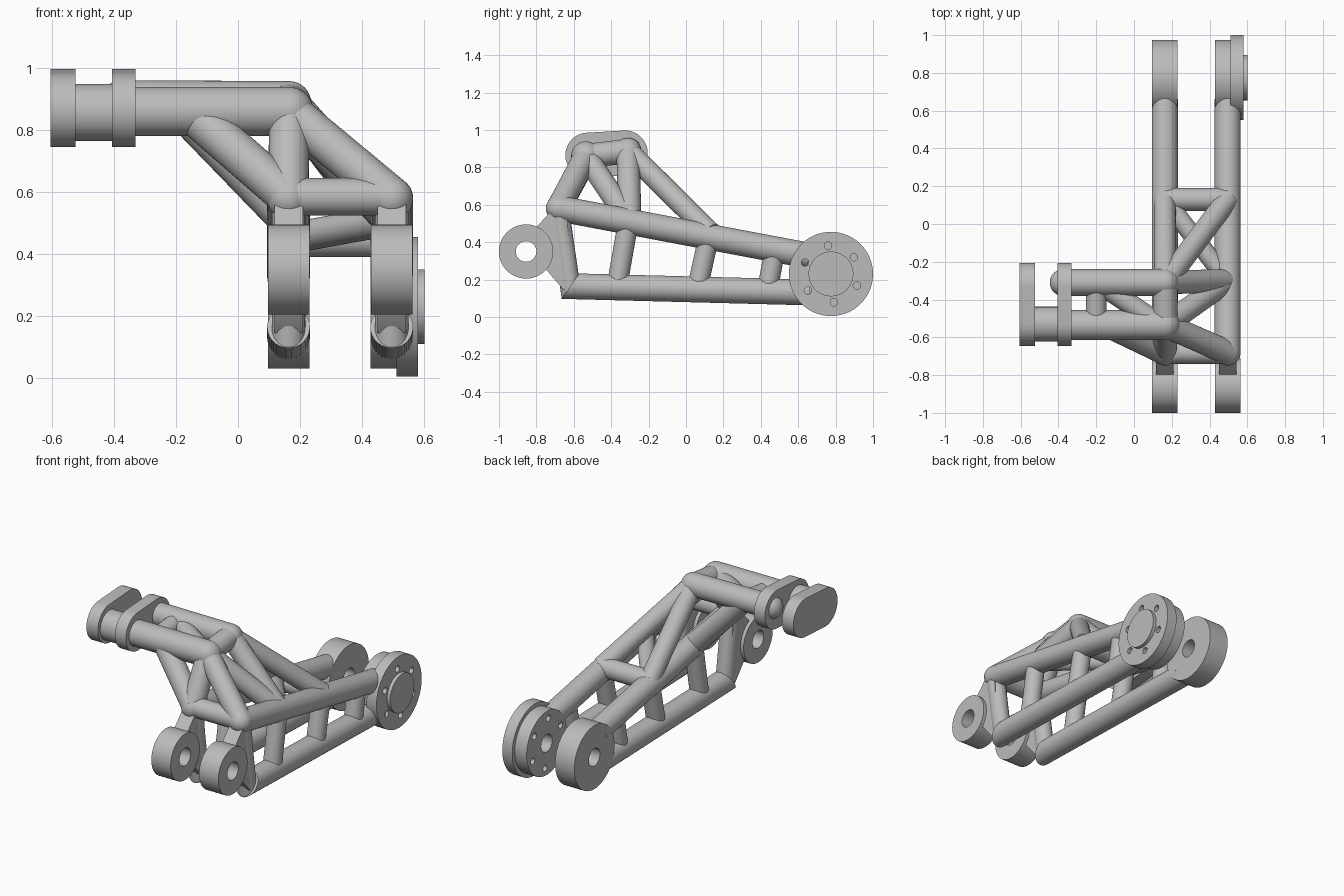
import bpy, bmesh
from math import cos, sin, pi, radians
from mathutils import Vector, Matrix

if "Cube" in bpy.data.objects:
    bpy.data.objects.remove(bpy.data.objects["Cube"])

metal = bpy.data.materials.new("plain_grey_metal")
metal.use_nodes = True
GREY = (0.5, 0.5, 0.5, 1)
metal.diffuse_color = GREY
metal.node_tree.nodes["Principled BSDF"].inputs["Base Color"].default_value = GREY


def finish(obj):
    obj.data.materials.append(metal)
    bpy.ops.object.select_all(action="DESELECT")
    obj.select_set(True)
    bpy.context.view_layer.objects.active = obj
    if obj.type == "CURVE":
        bpy.ops.object.convert(target="MESH")
    bpy.ops.object.shade_smooth_by_angle(angle=radians(35))


def mesh_object(name, bm):
    mesh = bpy.data.meshes.new(name)
    bm.to_mesh(mesh)
    bm.free()
    obj = bpy.data.objects.new(name, mesh)
    bpy.context.collection.objects.link(obj)
    finish(obj)


def tube(name, a, b, r, cut=None):
    """Round bar from a to b; cut = (point, normal) mitres one end."""
    a, b = Vector(a), Vector(b)
    d = b - a
    bm = bmesh.new()
    bmesh.ops.create_cone(bm, cap_ends=True, segments=40, radius1=r, radius2=r, depth=d.length)
    turn = d.to_track_quat("Z", "Y").to_matrix().to_4x4()
    bm.transform(Matrix.Translation((a + b) / 2) @ turn)
    if cut:
        geom = bm.verts[:] + bm.edges[:] + bm.faces[:]
        res = bmesh.ops.bisect_plane(bm, geom=geom, plane_co=cut[0], plane_no=cut[1], clear_outer=True)
        edges = [e for e in res["geom_cut"] if isinstance(e, bmesh.types.BMEdge)]
        bmesh.ops.edgeloop_fill(bm, edges=edges)
    mesh_object(name, bm)


def ball(name, p, r):
    bm = bmesh.new()
    bmesh.ops.create_uvsphere(bm, u_segments=32, v_segments=20, radius=r)
    bm.transform(Matrix.Translation(p))
    mesh_object(name, bm)


def arc(y, z, r, start=0, end=360, n=48):
    steps = n if end - start == 360 else n + 1
    angles = [radians(start + (end - start) * i / n) for i in range(steps)]
    return [(y + r * cos(t), z + r * sin(t)) for t in angles]


def plate(name, loops, x0, x1):
    """Side profile (first loop) with holes (other loops), spanning x0 to x1."""
    curve = bpy.data.curves.new(name, "CURVE")
    curve.dimensions = "2D"
    curve.fill_mode = "BOTH"
    curve.extrude = (x1 - x0) / 2
    for loop in loops:
        spline = curve.splines.new("POLY")
        spline.points.add(len(loop) - 1)
        for point, (y, z) in zip(spline.points, loop):
            point.co = (y, z, 0, 1)
        spline.use_cyclic_u = True
    obj = bpy.data.objects.new(name, curve)
    bpy.context.collection.objects.link(obj)
    obj.matrix_world = Matrix(((0, 0, 1, (x0 + x1) / 2), (1, 0, 0, 0), (0, 1, 0, 0), (0, 0, 0, 1)))
    finish(obj)


# Two matching side frames
SIDES = {"right": 0.163, "left": 0.496}
MITRE = Vector((0, -0.617, 0.167))
UP_FRONT = Vector((0, -0.135, 0.095))
HUB = (0.775, 0.23)
LUG = (-0.855, 0.35)
bolts = [arc(HUB[0] + 0.152 * cos(radians(36 + 60 * k)),
             HUB[1] + 0.152 * sin(radians(36 + 60 * k)), 0.02, n=20) for k in range(6)]
bore = arc(*HUB, 0.055)

for side, x in SIDES.items():
    corner = (x, -0.68, 0.58)
    tube(side + "_upper_rail", corner, (x, 0.66, 0.327), 0.069)
    ball(side + "_front_corner", corner, 0.069)
    tube(side + "_lower_rail", (x, -0.75, 0.168), (x, 0.66, 0.131), 0.069, (MITRE, UP_FRONT))
    tube(side + "_front_post", corner, (x, -0.60, 0.03), 0.054, (MITRE, -UP_FRONT))
    for i, (y0, z0, y1, z1) in enumerate([(-0.31, 0.5, -0.37, 0.16),
                                          (0.12, 0.42, 0.06, 0.15),
                                          (0.475, 0.36, 0.435, 0.14)]):
        tube(f"{side}_web_strut_{i + 1}", (x, y0, z0), (x, y1, z1), 0.055)
    # Pivot lug with its gusset
    plate(side + "_front_lug", [arc(*LUG, 0.145), arc(*LUG, 0.055)], x - 0.067, x + 0.067)
    plate(side + "_lug_gusset", [[(-0.80, 0.48), (-0.70, 0.59), (-0.64, 0.58),
                                  (-0.61, 0.18), (-0.655, 0.145), (-0.745, 0.25)]],
          x - 0.046, x + 0.046)

# Rear hubs
plate("right_rear_hub", [arc(*HUB, 0.2, n=64), bore], 0.096, 0.23)
plate("left_rear_hub", [arc(*HUB, 0.2, n=64), bore] + bolts, 0.428, 0.512)
plate("left_hub_rim", [arc(*HUB, 0.2, n=64)[:], arc(*HUB, 0.18)], 0.512, 0.56)
plate("left_hub_flange", [arc(*HUB, 0.225, n=64)] + bolts, 0.511, 0.58)
plate("left_hub_boss", [arc(*HUB, 0.12)], 0.575, 0.602)

# Key joints of the upper truss
RX, LX = SIDES["right"], SIDES["left"]
front_apex = (0.165, -0.535, 0.86)
rear_apex = (0.165, -0.31, 0.887)
corner_r, corner_l = (RX, -0.68, 0.585), (LX, -0.68, 0.585)
mid_r, mid_l = (RX, -0.3, 0.51), (LX, -0.3, 0.51)
back_r, back_l = (RX, 0.13, 0.45), (LX, 0.13, 0.45)
front_mid, rear_mid = (-0.13, -0.54, 0.84), (-0.19, -0.31, 0.875)

tube("front_cross_bar", corner_r, corner_l, 0.06)
tube("rear_cross_bar", back_r, back_l, 0.06)
tube("deck_diagonal", back_r, mid_l, 0.05)

# Two arms reaching out to the end pads
tube("front_arm", (-0.36, -0.535, 0.86), front_apex, 0.079)
tube("front_arm_sleeve", (-0.58, -0.53, 0.857), (-0.35, -0.53, 0.857), 0.092)
tube("rear_arm", (-0.375, -0.31, 0.89), rear_apex, 0.071)
ball("rear_arm_end", (-0.375, -0.31, 0.89), 0.071)
ball("front_apex_joint", front_apex, 0.079)
ball("rear_apex_joint", rear_apex, 0.071)

# Truss bars
bars = {
    "apex_link": (front_apex, rear_apex, 0.065),
    "right_front_leg": (front_apex, corner_r, 0.065),
    "left_front_leg": (front_apex, corner_l, 0.065),
    "front_to_middle_leg": (front_apex, mid_l, 0.06),
    "left_middle_leg": (rear_apex, mid_l, 0.062),
    "right_back_stay": (rear_apex, back_r, 0.058),
    "left_back_stay": (rear_apex, back_l, 0.058),
    "front_arm_brace": (front_mid, corner_r, 0.066),
    "rear_arm_brace": (rear_mid, mid_r, 0.062),
    "arm_link": ((-0.2, -0.535, 0.86), (-0.2, -0.31, 0.885), 0.055),
    "arm_diagonal": (rear_mid, (0.12, -0.52, 0.86), 0.055),
}
for name, (a, b, r) in bars.items():
    tube(name, a, b, r)

# Stadium end pads
pad = arc(-0.325, 0.877, 0.12, -87, 93, 24) + arc(-0.525, 0.865, 0.12, 93, 273, 24)
plate("outer_pad", [pad], -0.605, -0.525)
plate("inner_pad", [pad], -0.406, -0.33)
